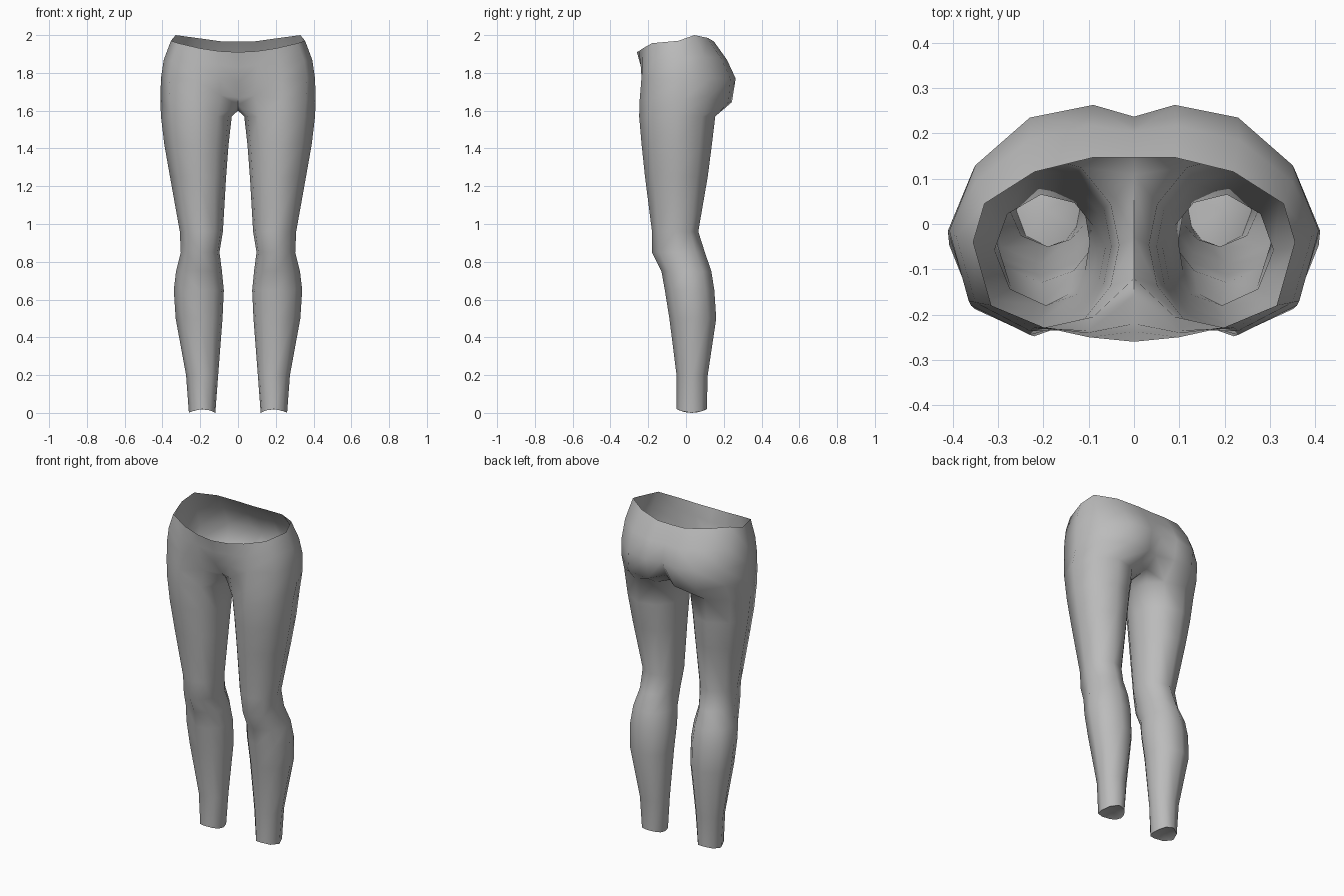
import bpy, bmesh, math
from mathutils import Vector

if "Cube" in bpy.data.objects:
    bpy.data.objects.remove(bpy.data.objects["Cube"])

# leg levels: z, inner x, outer x, front y, back y
LEVELS = [
    (0.01, .12, .26, -.05, .11), (0.20, .105, .275, -.05, .115),
    (0.50, .082, .33, -.088, .16), (0.65, .075, .34, -.112, .15),
    (0.75, .085, .328, -.13, .134), (0.85, .098, .303, -.18, .10),
    (0.96, .08, .308, -.18, .065), (1.25, .063, .36, -.217, .115),
    (1.42, .05, .39, -.235, .137), (1.57, .033, .408, -.248, .155)]
# leg cross-section: seven outer points from front to back, then three inner ones
SECTION = [(-.6, -.8), (0, -1), (.7, -.7), (1, 0), (.75, .65), (.1, 1),
           (-.55, .85), (-.9, .45), (-1, 0), (-.9, -.45)]
# half arcs of the hips, from front centre round to back centre
LOW_HIP = [(0, -.16, 1.67), (.09, -.205, 1.68), (.23, -.245, 1.66),
           (.36, -.18, 1.66), (.411, -.015, 1.66), (.355, .12, 1.67),
           (.23, .225, 1.645), (.09, .243, 1.645), (0, .19, 1.67)]
HIP = [(0, -.22, 1.75), (.1, -.235, 1.77), (.23, -.236, 1.77),
       (.365, -.17, 1.77), (.408, -.015, 1.77), (.35, .13, 1.77),
       (.23, .235, 1.77), (.09, .263, 1.77), (0, .237, 1.77)]
WAIST = [(0, -.26, 1.91), (.1, -.25, 1.915), (.2, -.228, 1.93),
         (.315, -.18, 1.957), (.355, -.04, 1.97), (.33, .045, 2.0),
         (.22, .115, 1.985), (.09, .147, 1.967), (0, .147, 1.965)]

bm = bmesh.new()


def add(points):
    return [bm.verts.new(p) for p in points]


def bridge(a, b, closed=False):
    n = len(a)
    for i in range(n if closed else n - 1):
        j = (i + 1) % n
        bm.faces.new((a[i], a[j], b[j], b[i]))


# leg tube
rings = []
for z, x0, x1, y0, y1 in LEVELS:
    cx, cy, rx, ry = (x0 + x1) / 2, (y0 + y1) / 2, (x1 - x0) / 2, (y1 - y0) / 2
    wave = .01 if z < .1 else 0          # scalloped ankle hem
    rings.append(add((cx + rx * u, cy + ry * v, z + wave * (v * v - u * u))
                     for u, v in SECTION))
for a, b in zip(rings, rings[1:]):
    bridge(a, b, True)

# recessed ankle cap
hem = rings[0]
tip = bm.verts.new((.195, .03, .035))
for i in range(len(hem)):
    bm.faces.new((hem[i - 1], hem[i], tip))

# crotch strip on the centre line
leg = rings[-1]
mid = add([(0, -.12, 1.63), (0, -.03, 1.60), (0, .11, 1.615)])
bridge([leg[9], leg[8], leg[7]], mid)
bm.faces.new((mid[0], leg[9], leg[0]))
bm.faces.new((mid[2], leg[6], leg[7]))

# hips up to the open waist
upper = []
for p, q in zip(HIP, WAIST):
    m = (Vector(p) + Vector(q)) / 2
    m.x *= 1.03
    m.y *= 1.06 if m.y > 0 else .99
    upper.append(m)
arc = [mid[0]] + leg[:7] + [mid[2]]
for pts in (LOW_HIP, HIP, upper, WAIST):
    nxt = add(pts)
    bridge(arc, nxt)
    arc = nxt

# mirror to the other side and weld the centre line
geom = bm.verts[:] + bm.edges[:] + bm.faces[:]
bmesh.ops.mirror(bm, geom=geom, axis='X', merge_dist=.0005)
bmesh.ops.remove_doubles(bm, verts=bm.verts[:], dist=.0005)
bmesh.ops.recalc_face_normals(bm, faces=bm.faces[:])
if sum(f.normal.x * f.calc_center_median().x for f in bm.faces) < 0:
    bmesh.ops.reverse_faces(bm, faces=bm.faces[:])

mesh = bpy.data.meshes.new("leggings")
bm.to_mesh(mesh)
bm.free()
leggings = bpy.data.objects.new("leggings", mesh)
bpy.context.collection.objects.link(leggings)
grey = bpy.data.materials.new("grey fabric")
grey.diffuse_color = (.5, .5, .5, 1)
grey.use_nodes = True
grey.node_tree.nodes["Principled BSDF"].inputs["Base Color"].default_value = grey.diffuse_color
mesh.materials.append(grey)

bpy.context.view_layer.objects.active = leggings
leggings.select_set(True)
bpy.ops.object.shade_smooth_by_angle(angle=math.radians(65))
